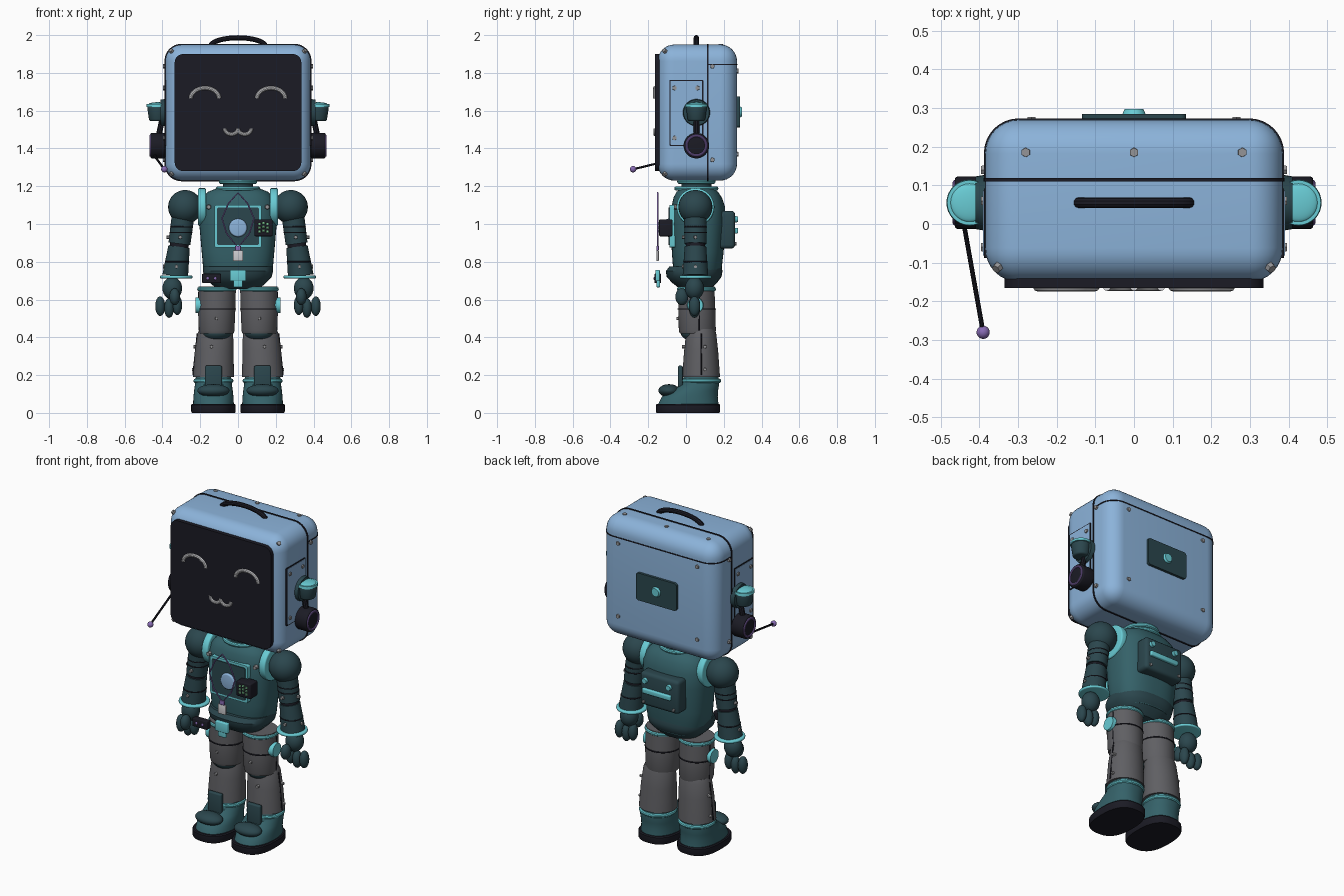
import bpy, bmesh, math
from mathutils import Vector, Matrix

old = bpy.data.objects.get("Cube")
if old:
    bpy.data.objects.remove(old, do_unlink=True)

made = []


def material(name, rgb):
    m = bpy.data.materials.new(name)
    m.use_nodes = True
    m.diffuse_color = (*rgb, 1)
    b = m.node_tree.nodes["Principled BSDF"]
    b.inputs["Base Color"].default_value = (*rgb, 1)
    b.inputs["Roughness"].default_value = 0.6
    return m


BLUE = material("light_blue", (.26, .45, .70))
DARK = material("near_black", (.011, .011, .018))
TEAL = material("teal", (.035, .12, .14))
SLATE = material("dark_slate", (.024, .062, .075))
CYAN = material("cyan", (.14, .60, .66))
GRAY = material("gray", (.115, .115, .125))
WHITE = material("off_white", (.62, .62, .64))
PURPLE = material("purple", (.25, .15, .46))
GREEN = material("green", (.2, .55, .28))
METAL = material("bolt_metal", (.3, .3, .31))


def add(name, bm, mat):
    bmesh.ops.recalc_face_normals(bm, faces=bm.faces)
    me = bpy.data.meshes.new(name)
    bm.to_mesh(me)
    bm.free()
    me.materials.append(mat)
    ob = bpy.data.objects.new(name, me)
    bpy.context.collection.objects.link(ob)
    made.append(ob)
    return ob


def box(name, loc, size, mat, bevel=.01, seg=3):
    bm = bmesh.new()
    bmesh.ops.create_cube(bm, size=1, matrix=Matrix.Diagonal((*size, 1)))
    bmesh.ops.bevel(bm, geom=bm.edges[:], offset=bevel, segments=seg, profile=.5, affect='EDGES')
    bmesh.ops.translate(bm, verts=bm.verts, vec=loc)
    return add(name, bm, mat)


def rod(name, a, b, r0, r1, mat, sides=32, bevel=0):
    a, b = Vector(a), Vector(b)
    bm = bmesh.new()
    turn = (b - a).to_track_quat('Z', 'Y').to_matrix().to_4x4()
    bmesh.ops.create_cone(bm, cap_ends=True, segments=sides, radius1=r0, radius2=r1, depth=(b - a).length)
    if bevel:
        rims = [e for e in bm.edges if abs(e.verts[0].co.z - e.verts[1].co.z) < 1e-5]
        bmesh.ops.bevel(bm, geom=rims, offset=bevel, segments=3, profile=.5, affect='EDGES')
    bmesh.ops.transform(bm, matrix=Matrix.Translation((a + b) / 2) @ turn, verts=bm.verts)
    return add(name, bm, mat)


def ball(name, loc, size, mat):
    bm = bmesh.new()
    bmesh.ops.create_uvsphere(bm, u_segments=28, v_segments=16, radius=1,
                              matrix=Matrix.Translation(loc) @ Matrix.Diagonal((*size, 1)))
    return add(name, bm, mat)


def tube(name, points, r, mat, cyclic=False):
    cu = bpy.data.curves.new(name, 'CURVE')
    cu.dimensions = '3D'
    cu.bevel_depth, cu.bevel_resolution, cu.use_fill_caps = r, 3, True
    sp = cu.splines.new('POLY')
    sp.points.add(len(points) - 1)
    for p, co in zip(sp.points, points):
        p.co = (*co, 1)
    sp.use_cyclic_u = cyclic
    tmp = bpy.data.objects.new(name, cu)
    bpy.context.collection.objects.link(tmp)
    bm = bmesh.new()
    bm.from_mesh(tmp.to_mesh())
    bpy.data.objects.remove(tmp, do_unlink=True)
    return add(name, bm, mat)


def ring(name, loc, big, small, axis, mat, sides=36):
    u, v = {'x': ((0, 1, 0), (0, 0, 1)), 'y': ((1, 0, 0), (0, 0, 1)), 'z': ((1, 0, 0), (0, 1, 0))}[axis]
    u, v, loc = Vector(u), Vector(v), Vector(loc)
    angles = [math.tau * i / sides for i in range(sides)]
    return tube(name, [loc + big * (u * math.cos(a) + v * math.sin(a)) for a in angles], small, mat, True)


def slab(name, loc, w, h, depth, radius, axis, mat, cut_y=None):
    # Rounded rectangle, thick along the given axis
    bm = bmesh.new()
    pts = []
    for k, (sx, sy) in enumerate(((1, 1), (-1, 1), (-1, -1), (1, -1))):
        for i in range(9):
            a = math.pi / 2 * (k + i / 8)
            pts.append((sx * (w / 2 - radius) + radius * math.cos(a), sy * (h / 2 - radius) + radius * math.sin(a)))
    place = {'x': lambda u, v, d: (d, u, v), 'y': lambda u, v, d: (u, d, v), 'z': lambda u, v, d: (u, v, d)}[axis]
    lo, hi = [[bm.verts.new(Vector(place(u, v, d)) + Vector(loc)) for u, v in pts] for d in (-depth / 2, depth / 2)]
    bm.faces.new(lo)
    bm.faces.new(hi)
    for i in range(len(pts)):
        j = (i + 1) % len(pts)
        bm.faces.new((lo[i], lo[j], hi[j], hi[i]))
    if cut_y is not None:
        bmesh.ops.bisect_plane(bm, geom=bm.verts[:] + bm.edges[:] + bm.faces[:], plane_co=(0, cut_y, 0),
                               plane_no=(0, 1, 0), clear_inner=True)
    return add(name, bm, mat)


def loft(name, sections, mat, power=2, sides=48):
    # Stacked superellipse sections: z, centre x, centre y, half width, half depth
    bm = bmesh.new()
    rows = []
    for z, cx, cy, rx, ry in sections:
        row = []
        for i in range(sides):
            c, s = math.cos(math.tau * i / sides), math.sin(math.tau * i / sides)
            f = (abs(c) ** power + abs(s) ** power) ** (-1 / power)
            row.append(bm.verts.new((cx + rx * c * f, cy + ry * s * f, z)))
        rows.append(row)
    for a, b in zip(rows, rows[1:]):
        for i in range(sides):
            j = (i + 1) % sides
            bm.faces.new((a[i], a[j], b[j], b[i]))
    bm.faces.new(rows[0])
    bm.faces.new(rows[-1])
    return add(name, bm, mat)


def bolt(loc, normal, r=.014):
    loc, n = Vector(loc), Vector(normal)
    rod("bolt", loc - n * .01, loc + n * .009, r, r * .85, METAL, 6)


# Head shell, seams and handle
box("head", (0, .06, 1.59), (.77, .42, .72), BLUE, .088, 8)
slab("head_seam", (0, .115, 1.59), .778, .728, .009, .09, 'y', DARK)
slab("lid_seam", (0, .06, 1.845), .776, .426, .006, .09, 'z', DARK, .115)
arch = [math.pi * i / 16 for i in range(17)]
tube("handle", [(-.145 * math.cos(a), .055, 1.94 + .046 * math.sin(a)) for a in arch], .014, DARK)

# Face screen with smiling eyes and mouth
slab("screen", (0, -.149, 1.59), .67, .62, .032, .045, 'y', DARK)
for s, side in ((1, "left"), (-1, "right")):
    tube(side + "_eye", [(s * .175 - .075 * math.cos(a), -.163, 1.665 + .055 * math.sin(a)) for a in arch], .011, WHITE)
    tube(side + "_mouth", [(s * .035 - .035 * math.cos(a), -.163, 1.505 - .03 * math.sin(a)) for a in arch], .01, WHITE)

# Back plate with button
slab("back_plate", (0, .272, 1.593), .27, .165, .026, .015, 'y', SLATE)
rod("back_button", (0, .28, 1.593), (0, .297, 1.593), .032, .024, CYAN)

# Bolts on the head
for x in (-.28, 0, .28):
    bolt((x, .185, 1.945), (0, 0, 1))
for s in (-1, 1):
    for z in (1.37, 1.81):
        bolt((s * .265, .268, z), (0, 1, 0))
    for z, d in ((1.265, -1), (1.915, 1)):
        bolt((s * .352, -.112, z), Vector((s, -1, d)).normalized())
    for y, z in ((.14, 1.835), (.14, 1.34), (-.06, 1.72), (-.06, 1.455), (.06, 1.72)):
        bolt((s * .387, y, z), (s, 0, 0))

# Ear assemblies
for s, side in ((1, "left"), (-1, "right")):
    slab(side + "_side_outline", (s * .383, .002, 1.588), .18, .35, .01, .006, 'x', DARK)
    slab(side + "_side_plate", (s * .384, .002, 1.588), .168, .338, .012, .004, 'x', BLUE)
    rod(side + "_ear_base", (s * .38, .055, 1.59), (s * .41, .055, 1.59), .073, .068, SLATE)
    rod(side + "_ear_cup", (s * .425, .055, 1.545), (s * .425, .055, 1.622), .045, .056, SLATE, bevel=.01)
    rod(side + "_ear_rim", (s * .425, .055, 1.62), (s * .425, .055, 1.635), .06, .058, CYAN)
    ball(side + "_ear_dome", (s * .425, .055, 1.633), (.05, .05, .012), CYAN)
    tube(side + "_ear_arm", [(s * .40, .055, 1.56), (s * .43, .055, 1.42)], .016, DARK)
    rod(side + "_earphone", (s * .385, .055, 1.415), (s * .463, .055, 1.415), .068, .068, DARK, bevel=.008)
    ring(side + "_earphone_ring", (s * .462, .055, 1.415), .052, .007, 'x', PURPLE)
tube("microphone_boom", [(-.438, .02, 1.37), (-.438, -.01, 1.355), (-.39, -.28, 1.29)], .006, DARK)
ball("microphone_tip", (-.39, -.28, 1.29), (.017,) * 3, PURPLE)

# Neck and torso
rod("neck", (0, .055, 1.15), (0, .055, 1.25), .085, .075, SLATE)
ring("neck_ring", (0, .055, 1.225), .088, .014, 'z', CYAN)
ring("neck_base_ring", (0, .055, 1.188), .105, .012, 'z', CYAN)
loft("torso", [(.70, 0, .06, .15, .115), (.76, 0, .06, .184, .128), (.85, 0, .062, .192, .137),
               (1, 0, .065, .205, .145), (1.09, 0, .065, .202, .142), (1.14, 0, .062, .186, .128),
               (1.17, 0, .06, .16, .11), (1.19, 0, .058, .11, .085)], TEAL, 2.6)
loft("hips", [(.655, 0, .05, .11, .08), (.69, 0, .045, .15, .12), (.72, 0, .043, .178, .145),
              (.75, 0, .043, .186, .15), (.775, 0, .05, .185, .138)], SLATE, 2.6)

# Chest panel, device and lanyard
slab("chest_frame", (0, -.07, .988), .25, .225, .036, .012, 'y', CYAN)
slab("chest_panel", (0, -.072, .988), .222, .197, .042, .008, 'y', SLATE)
rod("chest_lens", (0, -.08, .98), (0, -.105, .98), .052, .045, BLUE, bevel=.005)
box("chest_device", (.135, -.107, .98), (.095, .07, .09), DARK, .006)
for i in range(3):
    for j in range(3):
        box("device_light", (.113 + .022 * i, -.143, .96 + .02 * j + .005 * (i % 2)), (.015, .006, .013), GREEN, .002, 1)
tube("lanyard", [(0, -.15, 1.165), (-.05, -.15, 1.11), (-.085, -.15, 1.03), (-.06, -.15, .95), (0, -.15, .875),
                 (.06, -.15, .95), (.085, -.15, 1.03), (.05, -.15, 1.11)], .004, PURPLE, True)
box("lanyard_clip", (0, -.15, .872), (.03, .012, .025), PURPLE, .003)
box("badge", (0, -.15, .832), (.055, .012, .058), WHITE, .004)
for s in (-1, 1):
    bolt((s * .155, -.055, 1.09), (0, -1, 0))

# Belt buckle and belt device
box("buckle", (0, -.15, .727), (.085, .024, .06), CYAN, .005)
box("buckle_tab", (0, -.147, .69), (.05, .02, .05), CYAN, .005)
box("belt_device", (-.14, -.15, .712), (.10, .036, .05), DARK, .005)
for x in (-.16, -.12):
    ball("belt_device_light", (x, -.168, .712), (.008, .004, .008), PURPLE)

# Back pack
box("back_pack", (0, .215, .97), (.26, .09, .2), SLATE, .02)
box("pack_bar", (.01, .262, .965), (.19, .028, .03), CYAN, .006)
for x in (-.07, .09):
    rod("pack_knob", (x, .255, 1.025), (x, .275, 1.025), .018, .015, CYAN)
for s in (-1, 1):
    bolt((s * .1, .258, .895), (0, 1, 0), .01)

# Arms and hands
for s, side in ((1, "left"), (-1, "right")):
    def arm(z):
        return (s * (.29 + (1.05 - z) * .13), .05, z)

    rod(side + "_shoulder_ring", (s * .17, .05, 1.09), (s * .212, .05, 1.09), .1, .1, CYAN, bevel=.008)
    ball(side + "_shoulder", (s * .28, .05, 1.09), (.09,) * 3, SLATE)
    rod(side + "_upper_arm", arm(1.05), arm(.895), .06, .058, SLATE)
    rod(side + "_elbow", arm(.90), arm(.875), .05, .05, DARK)
    rod(side + "_forearm", arm(.88), arm(.725), .057, .068, SLATE)
    for z, r in ((.985, .057), (.955, .057), (.80, .061)):
        ring(side + "_arm_groove", arm(z), r, .004, 'z', DARK)
    for z in (.93, .775):
        x, y, _ = arm(z)
        bolt((x, -.013, z), (0, -1, 0), .011)
        bolt((x + s * .063, y, z), (s, 0, 0), .011)
    rod(side + "_cuff", (s * .327, .05, .712), (s * .327, .05, .728), .086, .086, CYAN, bevel=.006)
    ball(side + "_palm", (s * .348, .045, .66), (.052, .05, .06), SLATE)
    for x, z in ((.412, .565), (.365, .555), (.322, .57)):
        ball(side + "_finger", (s * x, .045, z), (.026, .03, .052), SLATE)
    ball(side + "_thumb", (s * .335, -.022, .615), (.028, .034, .045), SLATE)

# Legs and feet
for s, side in ((1, "left"), (-1, "right")):
    ring(side + "_hip_ring", (s * .112, .055, .655), .092, .012, 'z', CYAN)
    loft(side + "_thigh", [(.42, s * .113, .06, .09, .092), (.435, s * .113, .06, .094, .098),
                           (.55, s * .113, .057, .099, .098), (.67, s * .11, .055, .099, .095)], GRAY)
    rod(side + "_hip_disc", (s * .19, .05, .57), (s * .226, .05, .57), .045, .04, CYAN)
    ball(side + "_knee", (s * .113, .06, .425), (.08, .088, .05), SLATE)
    loft(side + "_shin", [(.19, s * .13, .08, .108, .1), (.33, s * .125, .08, .102, .09),
                          (.42, s * .12, .08, .094, .08), (.445, s * .118, .08, .085, .072)], GRAY)
    ring(side + "_thigh_groove", (s * .113, .057, .55), .098, .004, 'z', DARK)
    tube(side + "_leg_seam", [(s * .209, .07, .64), (s * .205, .07, .435)], .004, DARK)
    tube(side + "_shin_seam", [(s * .215, .08, .42), (s * .238, .08, .2)], .004, DARK)
    bolt((s * .113, -.04, .50), (0, -1, 0), .01)
    for z in (.35, .23):
        bolt((s * .14, -.012 - .05 * (.35 - z), z), (0, -1, 0), .01)
        bolt((s * (.227 + .06 * (.35 - z)), .1, z), (s, 0, 0), .01)
    ring(side + "_ankle_ring", (s * .13, .08, .17), .094, .012, 'z', CYAN)
    loft(side + "_sole", [(0, s * .13, .01, .114, .166), (.008, s * .13, .01, .118, .17),
                          (.042, s * .13, .01, .118, .17), (.048, s * .13, .01, .113, .165)], DARK, 2.6)
    loft(side + "_shoe", [(.045, s * .13, .012, .108, .16), (.085, s * .13, .02, .106, .148),
                          (.12, s * .13, .048, .102, .122), (.15, s * .13, .075, .098, .1),
                          (.2, s * .13, .08, .092, .09)], TEAL, 2.3)
    ball(side + "_toe_pad", (s * .13, -.09, .118), (.085, .056, .034), SLATE)
    box(side + "_shoe_tongue", (s * .13, -.03, .185), (.09, .026, .13), SLATE, .008)

bpy.ops.object.select_all(action='DESELECT')
for ob in made:
    ob.select_set(True)
bpy.context.view_layer.objects.active = made[0]
bpy.ops.object.shade_smooth_by_angle(angle=math.radians(35))
